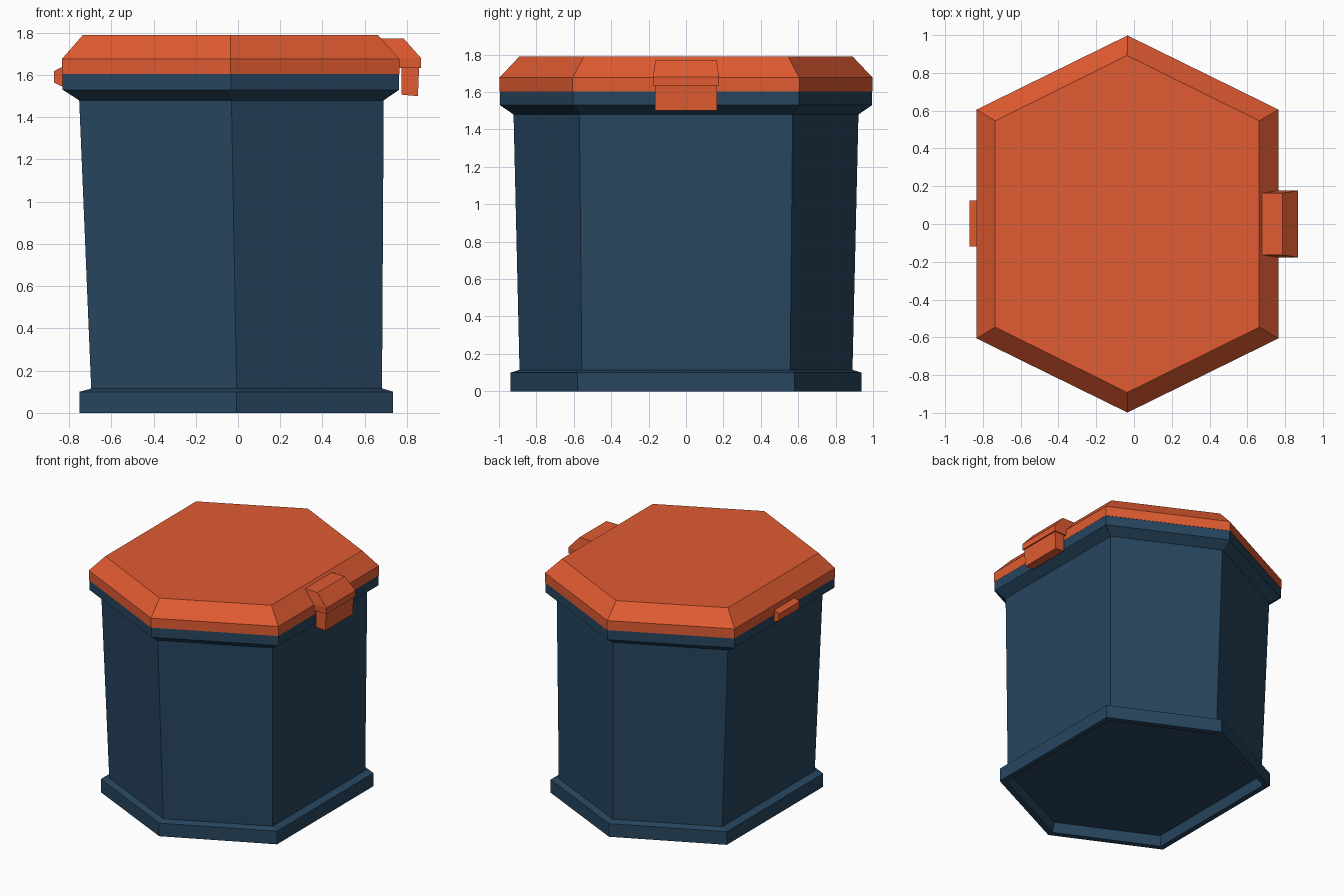
import bpy, bmesh

if "Cube" in bpy.data.objects:
    bpy.data.objects.remove(bpy.data.objects["Cube"])


def material(name, rgb):
    m = bpy.data.materials.new(name)
    m.diffuse_color = (*rgb, 1)
    m.use_nodes = True
    m.node_tree.nodes["Principled BSDF"].inputs["Base Color"].default_value = m.diffuse_color
    return m


BLUE = material("dark blue", (0.02, 0.061, 0.115))
ORANGE = material("orange", (0.75, 0.105, 0.031))


def loft(name, rings, mat):
    """Skin a list of equal-length rings and cap both ends."""
    bm = bmesh.new()
    loops = [[bm.verts.new(p) for p in ring] for ring in rings]
    n = len(loops[0])
    for a, b in zip(loops, loops[1:]):
        for i in range(n):
            j = (i + 1) % n
            bm.faces.new((a[i], a[j], b[j], b[i]))
    bm.faces.new(loops[0][::-1])
    bm.faces.new(loops[-1])
    bmesh.ops.recalc_face_normals(bm, faces=bm.faces[:])
    me = bpy.data.meshes.new(name)
    bm.to_mesh(me)
    bm.free()
    me.materials.append(mat)
    ob = bpy.data.objects.new(name, me)
    bpy.context.collection.objects.link(ob)
    return ob


def hexagon(x0, x1, apex, side, z):
    """Hexagon with flat left/right sides and points at front/back."""
    c = (x0 + x1) / 2
    return [(c, -apex, z), (x1, -side, z), (x1, side, z),
            (c, apex, z), (x0, side, z), (x0, -side, z)]


def box_ring(x0, x1, y, z0, z1=None):
    """Rectangle, z0 at x0 and z1 at x1."""
    z1 = z0 if z1 is None else z1
    return [(x0, -y, z0), (x1, -y, z1), (x1, y, z1), (x0, y, z0)]


# base plinth, recessed underneath
loft("base", [
    hexagon(-0.695, 0.68, 0.875, 0.545, 0.075),
    hexagon(-0.71, 0.695, 0.89, 0.555, 0.0),
    hexagon(-0.75, 0.735, 0.938, 0.58, 0.0),
    hexagon(-0.75, 0.735, 0.938, 0.58, 0.10),
    hexagon(-0.695, 0.685, 0.89, 0.56, 0.115)], BLUE)

# tapered body with flared rim
loft("body", [
    hexagon(-0.695, 0.682, 0.89, 0.557, 0.11),
    hexagon(-0.752, 0.69, 0.922, 0.57, 1.48),
    hexagon(-0.83, 0.763, 0.995, 0.604, 1.53),
    hexagon(-0.83, 0.763, 0.995, 0.604, 1.604)], BLUE)

# bevelled lid
loft("lid", [
    hexagon(-0.833, 0.764, 0.998, 0.606, 1.604),
    hexagon(-0.833, 0.764, 0.998, 0.606, 1.677),
    hexagon(-0.735, 0.663, 0.892, 0.546, 1.789)], ORANGE)

# latch on the right: bevelled cap and hanging tab
loft("latch_cap", [
    box_ring(0.70, 0.867, 0.175, 1.634),
    box_ring(0.70, 0.867, 0.177, 1.68),
    box_ring(0.66, 0.785, 0.163, 1.772)], ORANGE)
loft("latch_tab", [
    box_ring(0.775, 0.852, 0.166, 1.507, 1.50),
    box_ring(0.775, 0.858, 0.166, 1.64)], ORANGE)

# hinge block on the left
loft("hinge", [
    [(-0.80, y, 1.655), (-0.872, y, 1.618), (-0.872, y, 1.565), (-0.80, y, 1.53)]
    for y in (-0.12, 0.125)], ORANGE)
